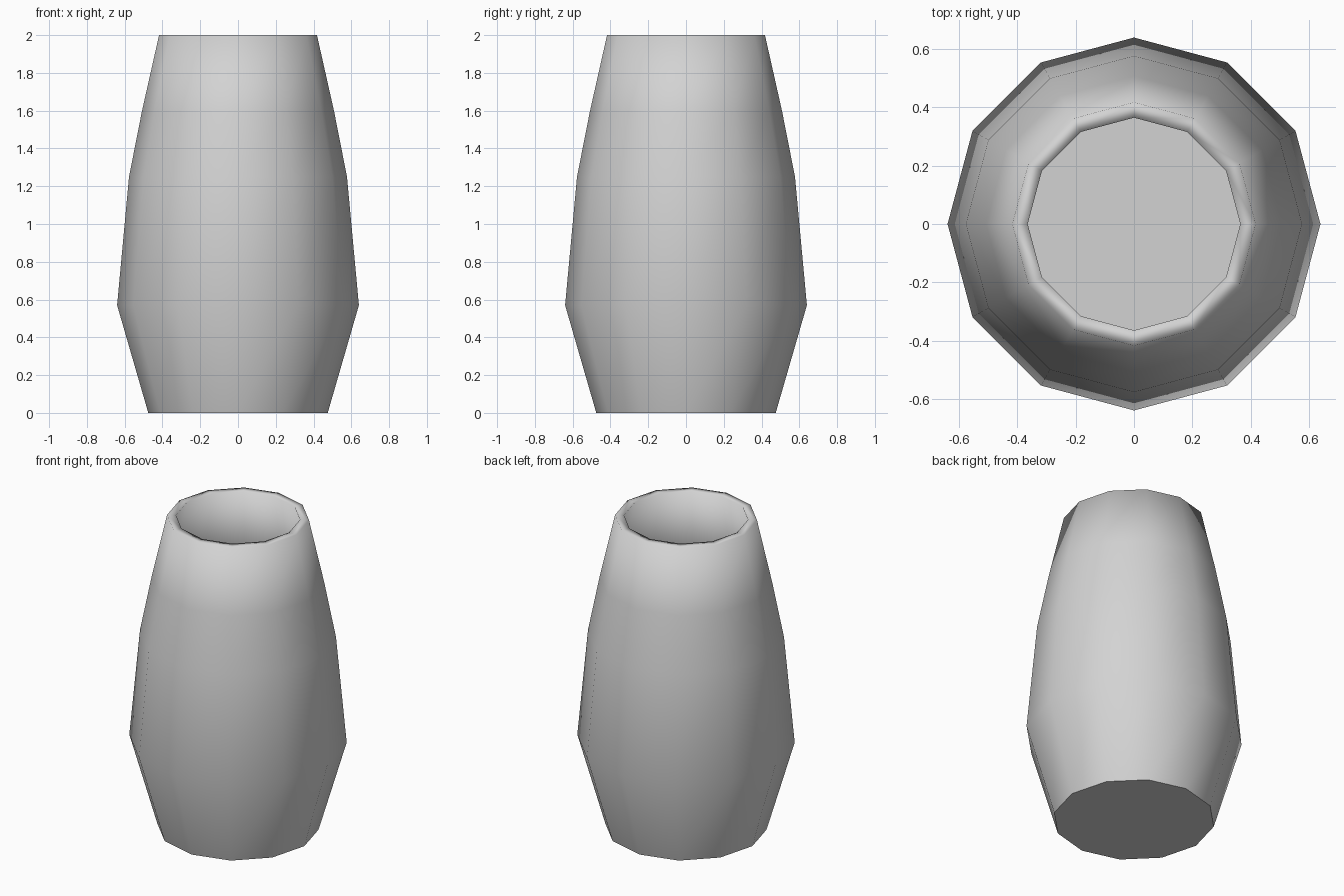
import bpy
import bmesh
from math import cos, sin, tau

cube = bpy.data.objects.get("Cube")
if cube:
    bpy.data.objects.remove(cube, do_unlink=True)

SIDES = 12

# Light grey clay
clay = bpy.data.materials.new("light_grey_clay")
clay.use_nodes = True
GREY = (0.65, 0.65, 0.65, 1)
clay.diffuse_color = GREY
clay.node_tree.nodes["Principled BSDF"].inputs["Base Color"].default_value = GREY

# Profile as (radius, height): up the outside, over the rim, down the inside
outside = [(0.475, 0), (0.64, 0.57), (0.577, 1.25), (0.508, 1.6), (0.418, 2)]
inside = [(0.365, 2), (0.455, 1.6), (0.52, 1.25), (0.58, 0.57), (0.42, 0.06)]

bm = bmesh.new()
rings = []
for radius, height in outside + inside:
    rings.append([bm.verts.new((radius * cos(tau * i / SIDES),
                                radius * sin(tau * i / SIDES), height))
                  for i in range(SIDES)])

# Smooth walls and rim
for low, high in zip(rings, rings[1:]):
    for i in range(SIDES):
        j = (i + 1) % SIDES
        bm.faces.new((low[i], low[j], high[j], high[i])).smooth = True

# Flat base and inner floor, with crisp edges around them
for face in (bm.faces.new(rings[0][::-1]), bm.faces.new(rings[-1])):
    face.smooth = False
    for edge in face.edges:
        edge.smooth = False

mesh = bpy.data.meshes.new("vase")
bm.to_mesh(mesh)
bm.free()
mesh.materials.append(clay)
vase = bpy.data.objects.new("vase", mesh)
bpy.context.collection.objects.link(vase)
